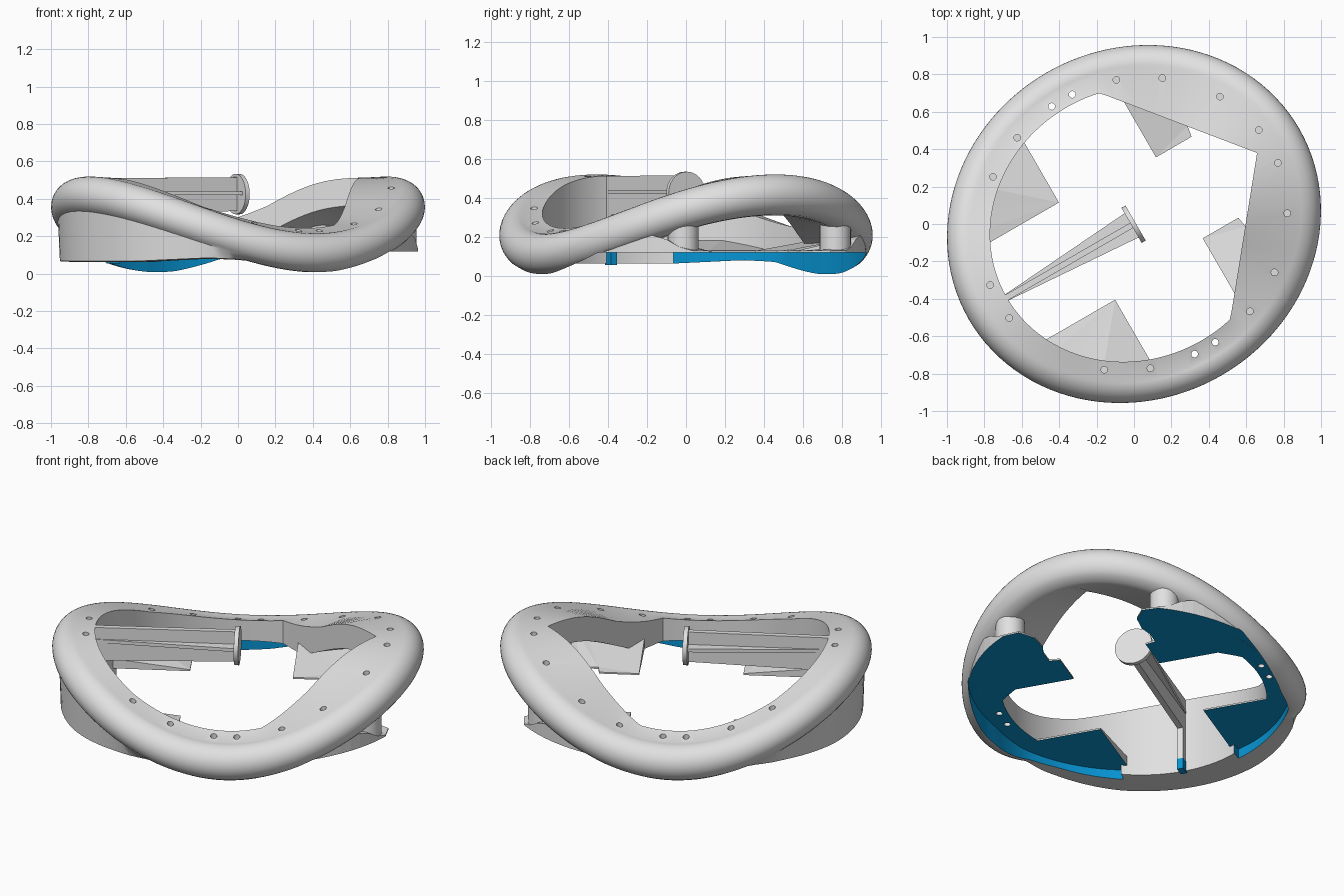
import bpy, bmesh, math
from math import sin, cos, radians, degrees, atan2, sqrt, pi

if "Cube" in bpy.data.objects:
    bpy.data.objects.remove(bpy.data.objects["Cube"])

TILT = radians(30)          # long axis of the ring, seen from above
A, B, TUBE = 1.02, 0.935, 0.105
CEIL = 0.12                 # height of the recessed underside


def material(name, rgb):
    m = bpy.data.materials.new(name)
    m.diffuse_color = (*rgb, 1)
    m.use_nodes = True
    m.node_tree.nodes["Principled BSDF"].inputs["Base Color"].default_value = m.diffuse_color
    return m


GREY = material("light_grey", (0.75, 0.75, 0.75))
BLUE = material("blue", (0.002, 0.30, 0.66))


def outer(t):
    return A * B / sqrt((B * cos(t)) ** 2 + (A * sin(t)) ** 2)


def height(t):
    return 0.262 + 0.152 * cos(2 * t)


def clamp(v):
    return max(0.0, min(1.0, v))


def add(name, bm, mats=(GREY, BLUE)):
    bmesh.ops.recalc_face_normals(bm, faces=bm.faces)
    me = bpy.data.meshes.new(name)
    bm.to_mesh(me)
    bm.free()
    for m in mats:
        me.materials.append(m)
    ob = bpy.data.objects.new(name, me)
    ob.rotation_euler.z = TILT
    bpy.context.collection.objects.link(ob)
    return ob


def prism(bm, pts, z0, z1):
    """Upright prism; z1 may be a list giving one top height per point."""
    n = len(pts)
    tops = z1 if isinstance(z1, list) else [z1] * n
    low = [bm.verts.new((u, v, z0)) for u, v in pts]
    top = [bm.verts.new((u, v, z)) for (u, v), z in zip(pts, tops)]
    bm.faces.new(low)
    bm.faces.new(top)
    for i in range(n):
        j = (i + 1) % n
        bm.faces.new((low[i], low[j], top[j], top[i]))


def box(u0, u1, v0, v1, z0, z1):
    bm = bmesh.new()
    prism(bm, [(u0, v0), (u1, v0), (u1, v1), (u0, v1)], z0, z1)
    return bm


def activate(ob):
    bpy.ops.object.select_all(action='DESELECT')
    ob.select_set(True)
    bpy.context.view_layer.objects.active = ob


def cut(ob, cutter):
    mod = ob.modifiers.new("cut", 'BOOLEAN')
    mod.operation, mod.solver, mod.object = 'DIFFERENCE', 'EXACT', cutter
    mod.material_mode = 'TRANSFER'
    activate(ob)
    bpy.ops.object.modifier_apply(modifier=mod.name)
    bpy.data.objects.remove(cutter)


def smooth(ob):
    activate(ob)
    bpy.ops.object.shade_smooth_by_angle(angle=radians(35))


def section(t):
    """Rim cross-section: round tube, inner shelf, skirt on the low-u half."""
    R, zc = outer(t), height(t)
    rc = R - TUBE
    inner = 0.77 * R
    if cos(t) > 0.2:        # straight chords make the shelf wider at one end
        inner = min(inner, 0.76 * 0.70 / (0.70 * cos(t) + 0.57 * abs(sin(t))))
    pts = [(rc + TUBE * cos(radians(a)), zc + TUBE * sin(radians(a)))
           for a in range(100, -51, -10)]
    tube_low = zc - TUBE
    skirted = clamp(-cos(t) * 4)
    off = abs(degrees(math.acos(cos(t))) - 130)
    floor = 0.062 + 0.018 * clamp(1 - off / 25)
    low = tube_low + (min(floor, tube_low) - tube_low) * skirted
    depth = clamp((tube_low - low) / 0.04)
    pts.append((rc + 0.058 * depth + 0.03 * (1 - depth), low + 0.004))
    pts.append((rc - 0.01, low))
    pts.append((inner, low * skirted + (zc - 0.05) * (1 - skirted)))
    # shelf lifts towards the middle where the rim dips
    pts.append((inner, zc + 0.098 + 0.035 * clamp(-cos(2 * t))))
    return pts


# Saddle-shaped rim with shelf and skirt
bm = bmesh.new()
N = 120
rings = []
for i in range(N):
    t = 2 * pi * i / N
    rings.append([bm.verts.new((r * cos(t), r * sin(t), z)) for r, z in section(t)])
for i in range(N):
    p, q = rings[i], rings[(i + 1) % N]
    for k in range(len(p)):
        m = (k + 1) % len(p)
        bm.faces.new((p[k], p[m], q[m], q[k]))
rim = add("rim", bm)


def recess_point(a):
    d, t = abs(a), radians(a)
    r = outer(t) - 0.03 - 0.07 * clamp((d - 60) / 35) - 0.08 * clamp((d - 115) / 42)
    return r * cos(t), r * sin(t)


# Recess under the rim, leaving the skirt whole around the spoke
bm = bmesh.new()
prism(bm, [recess_point(a) for a in range(-156, 157, 3)] + [(-0.4, 0.30), (-0.4, -0.30)],
      -0.2, CEIL)
for f in bm.faces:
    f.material_index = 1
cut(rim, add("recess_cutter", bm))

# Screw holes around the shelf
bm = bmesh.new()
for a in (7, 26, 49, 67, 85.5, 95, 113.5, 131.5, 173):
    for side in (-1, 1):
        t = radians(a * side)
        r, z = 0.82 * outer(t), height(t)
        bottom = -0.1 if 80 < a < 100 else z + 0.05
        prism(bm, [(r * cos(t) + 0.018 * cos(k * pi / 8), r * sin(t) + 0.018 * sin(k * pi / 8))
                   for k in range(16)], bottom, z + 0.2)
cut(rim, add("hole_cutter", bm))
smooth(rim)


def edge(a0, a1, inset):
    return [((outer(radians(a)) - inset) * cos(radians(a)),
             (outer(radians(a)) - inset) * sin(radians(a))) for a in range(a0, a1, 4)]


# Wedge-shaped pads, thin inside and rising to the rim, with blue undersides
near_pad = ([(0.28, 0.25), (0.50, 0.25), (0.51, 0.31), (0.60, 0.31), (0.67, 0.29), (0.78, 0.30),
             (0.86, 0.36)] + edge(28, 62, 0.035) + edge(62, 76, 0.11) + [(0.28, 0.74)])
far_pad = [(-0.29, 0.30), (-0.29, 0.72)] + edge(112, 156, 0.20) + [(-0.79, 0.30)]


def pad_top(u, v, high):
    a = degrees(atan2(v, u))
    rise = clamp((sqrt(u * u + v * v) - 0.55) / 0.2) * clamp((a - 30) / 8)
    if -0.3 < u < 0:
        rise = 0
    return CEIL + 0.008 + (high - CEIL - 0.008) * rise


for label, outline, high in (("near_pad", near_pad, 0.205), ("far_pad", far_pad, 0.185)):
    tops = [pad_top(u, v, high) for u, v in outline]
    for side, word in ((1, "left"), (-1, "right")):
        bm = bmesh.new()
        prism(bm, [(u, v * side) for u, v in outline], CEIL - 0.001, tops)
        bmesh.ops.recalc_face_normals(bm, faces=bm.faces)
        for f in bm.faces:
            f.material_index = int(f.normal.z < -0.5)
        bmesh.ops.triangulate(bm, faces=bm.faces)
        add(label + "_" + word, bm)

# Round posts between the near pads and the raised rim
for side, word in ((1, "left"), (-1, "right")):
    bm = bmesh.new()
    prism(bm, [(0.75 + 0.08 * cos(k * pi / 12), side * 0.45 + 0.08 * sin(k * pi / 12))
               for k in range(24)], 0.125, 0.36)
    smooth(add("post_" + word, bm, (GREY,)))

# Spoke: tall blade crossed by a tapering plate
bm = bmesh.new()
sides = [[bm.verts.new((u, v, z)) for u, z in
          ((-0.80, 0.31), (-0.80, 0.51), (-0.01, 0.515), (-0.01, 0.335))] for v in (-0.016, 0.016)]
for s in sides:
    bm.faces.new(s)
for i in range(4):
    j = (i + 1) % 4
    bm.faces.new((sides[0][i], sides[0][j], sides[1][j], sides[1][i]))
add("spoke_blade", bm, (GREY,))
bm = bmesh.new()
prism(bm, [(-0.79, -0.018), (-0.01, -0.075), (-0.01, 0.075), (-0.79, 0.018)], 0.42, 0.44)
add("spoke_plate", bm, (GREY,))

# Rib down the skirt wall below the spoke, ending in a blue foot
add("spoke_rib", box(-0.80, -0.74, -0.016, 0.016, CEIL, 0.33), (GREY,))
add("spoke_foot", box(-0.80, -0.74, -0.018, 0.018, 0.055, CEIL), (BLUE,))

# Hub disc standing upright at the middle
bm = bmesh.new()
discs = [[bm.verts.new((u, 0.108 * cos(k * pi / 20), 0.425 + 0.108 * sin(k * pi / 20)))
          for k in range(40)] for u in (-0.015, 0.01)]
for d in discs:
    bm.faces.new(d)
for k in range(40):
    j = (k + 1) % 40
    bm.faces.new((discs[0][k], discs[0][j], discs[1][j], discs[1][k]))
smooth(add("hub", bm, (GREY,)))
